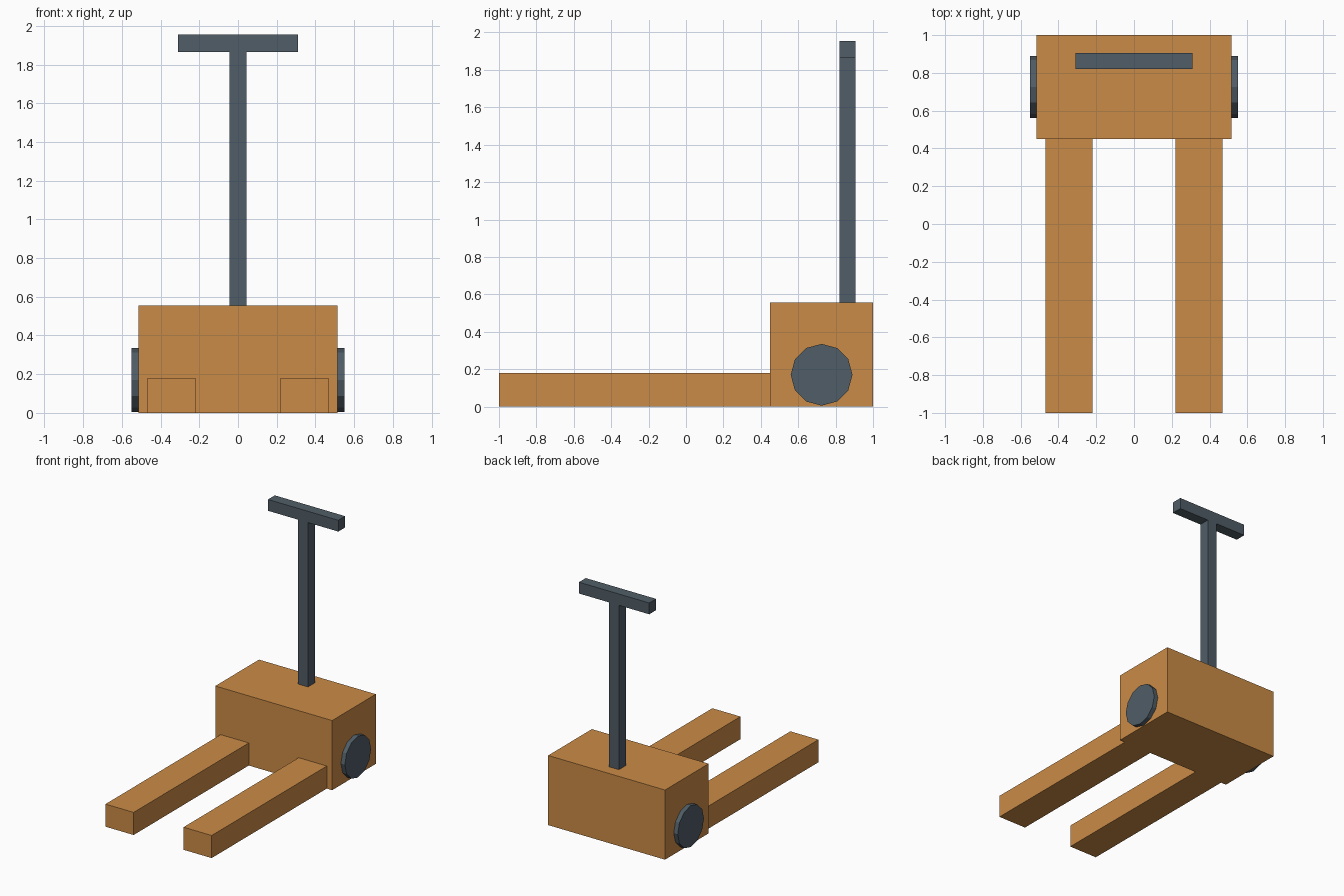
import bpy
import math

old = bpy.data.objects.get("Cube")
if old:
    bpy.data.objects.remove(old, do_unlink=True)


def make_material(name, rgb):
    mat = bpy.data.materials.new(name)
    mat.use_nodes = True
    colour = (*rgb, 1.0)
    mat.diffuse_color = colour
    mat.node_tree.nodes["Principled BSDF"].inputs["Base Color"].default_value = colour
    return mat


orange = make_material("orange paint", (0.60, 0.26, 0.063))
slate = make_material("slate grey", (0.08, 0.11, 0.135))


def box(name, low, high, mat):
    """Box spanning two opposite corners."""
    centre = [(a + b) / 2 for a, b in zip(low, high)]
    bpy.ops.mesh.primitive_cube_add(size=1, location=centre)
    obj = bpy.context.object
    obj.name = name
    for vert in obj.data.vertices:
        for axis in range(3):
            vert.co[axis] *= high[axis] - low[axis]
    obj.data.materials.append(mat)
    return obj


# Body housing
box("body", (-0.515, 0.45, 0), (0.515, 1, 0.555), orange)

# Forks and wheels, one per side
for side, sign in (("left", 1), ("right", -1)):
    inner, outer = sorted((sign * 0.22, sign * 0.468))
    box(side + "_fork", (inner, -1, 0), (outer, 0.45, 0.18), orange)

    bpy.ops.mesh.primitive_cylinder_add(
        vertices=12, radius=0.165, depth=0.07,
        location=(sign * 0.515, 0.725, 0.17), rotation=(0, math.pi / 2, 0))
    wheel = bpy.context.object
    wheel.name = side + "_wheel"
    wheel.data.materials.append(slate)

# Handle
box("handle_shaft", (-0.043, 0.82, 0.555), (0.043, 0.906, 1.865), slate)
box("handle_grip", (-0.31, 0.82, 1.865), (0.31, 0.906, 1.955), slate)
